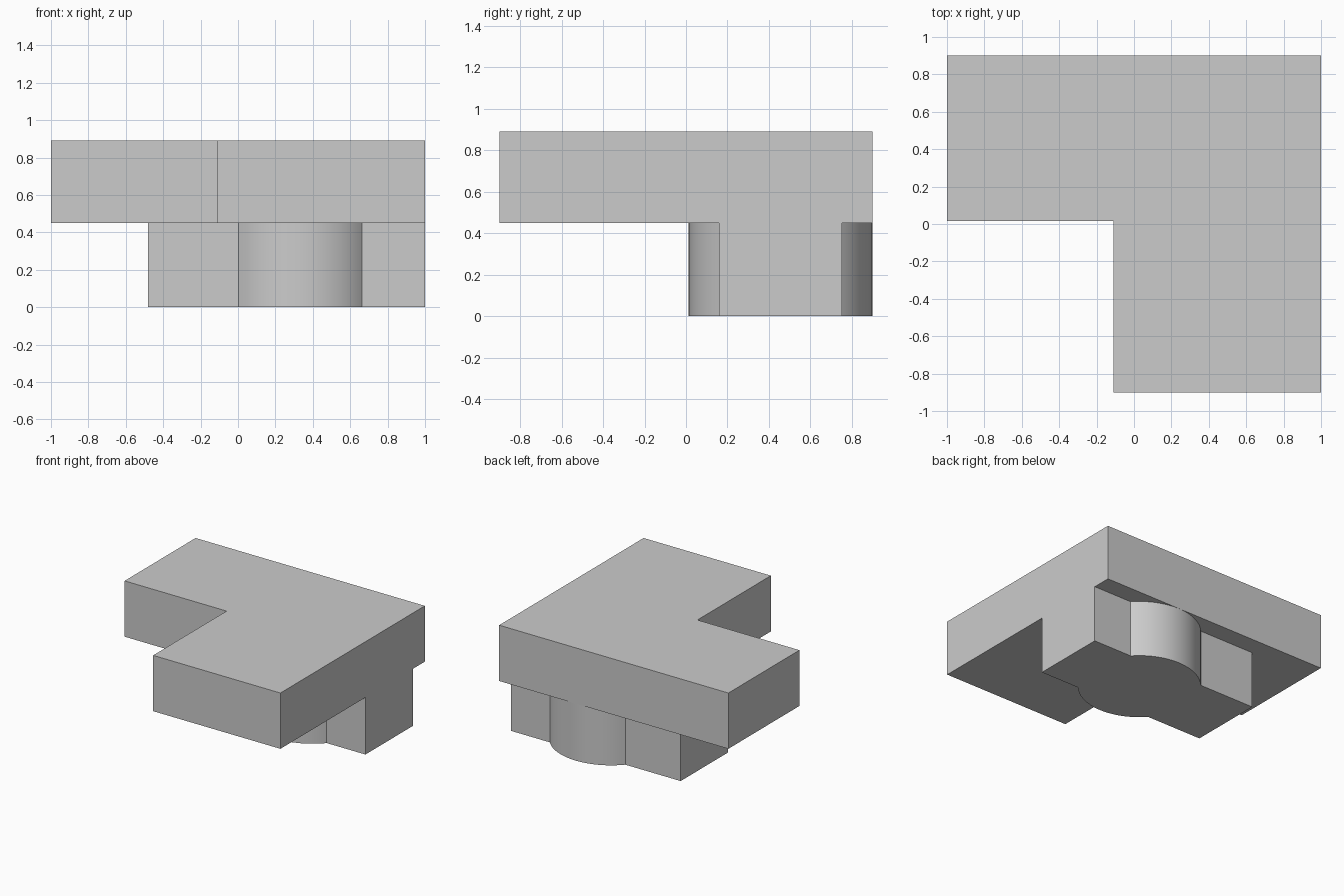
import bpy, bmesh, math

cube = bpy.data.objects.get("Cube")
if cube:
    bpy.data.objects.remove(cube, do_unlink=True)

grey = bpy.data.materials.new("plain grey")
grey.use_nodes = True
colour = (0.6, 0.6, 0.6, 1)
grey.diffuse_color = colour
grey.node_tree.nodes["Principled BSDF"].inputs["Base Color"].default_value = colour


def extrude_profile(name, points, z0, z1):
    """Solid prism from a plan outline."""
    bm = bmesh.new()
    face = bm.faces.new([bm.verts.new((x, y, z0)) for x, y in points])
    top = bmesh.ops.extrude_face_region(bm, geom=[face])["geom"]
    bmesh.ops.translate(bm, vec=(0, 0, z1 - z0),
                        verts=[v for v in top if isinstance(v, bmesh.types.BMVert)])
    bmesh.ops.recalc_face_normals(bm, faces=bm.faces)
    mesh = bpy.data.meshes.new(name)
    bm.to_mesh(mesh)
    bm.free()
    mesh.materials.append(grey)
    obj = bpy.data.objects.new(name, mesh)
    bpy.context.collection.objects.link(obj)
    return obj


def arc(cx, cy, r, start, end, n=32):
    return [(cx + r * math.cos(start + (end - start) * i / n),
             cy + r * math.sin(start + (end - start) * i / n)) for i in range(n + 1)]


# L-shaped upper slab
slab = extrude_profile("upper_slab", [(-1, 0.9), (-1, 0.015), (-0.11, 0.015),
                                      (-0.11, -0.9), (1, -0.9), (1, 0.9)], 0.45, 0.89)

# Lower block: a bar with a round boss bulging through front and back
cx, cy, radius, half = 0.3325, 0.456, 0.443, 0.296
a = math.asin(half / radius)
front, back = cy - half, cy + half
outline = ([(-0.48, front)] + arc(cx, cy, radius, math.pi + a, 2 * math.pi - a)
           + [(1, front), (1, back)] + arc(cx, cy, radius, a, math.pi - a)
           + [(-0.48, back)])
block = extrude_profile("lower_block", outline, 0, 0.45)

# Fuse both into one solid and merge coplanar faces
union = slab.modifiers.new("union", "BOOLEAN")
union.operation = "UNION"
union.solver = "EXACT"
union.object = block
merge = slab.modifiers.new("merge", "DECIMATE")
merge.decimate_type = "DISSOLVE"
merge.angle_limit = math.radians(0.5)

bpy.ops.object.select_all(action="DESELECT")
slab.select_set(True)
bpy.context.view_layer.objects.active = slab
for name in ("union", "merge"):
    bpy.ops.object.modifier_apply(modifier=name)
bpy.data.objects.remove(block, do_unlink=True)
slab.name = "corner_block"
bpy.ops.object.shade_smooth_by_angle(angle=math.radians(20))
